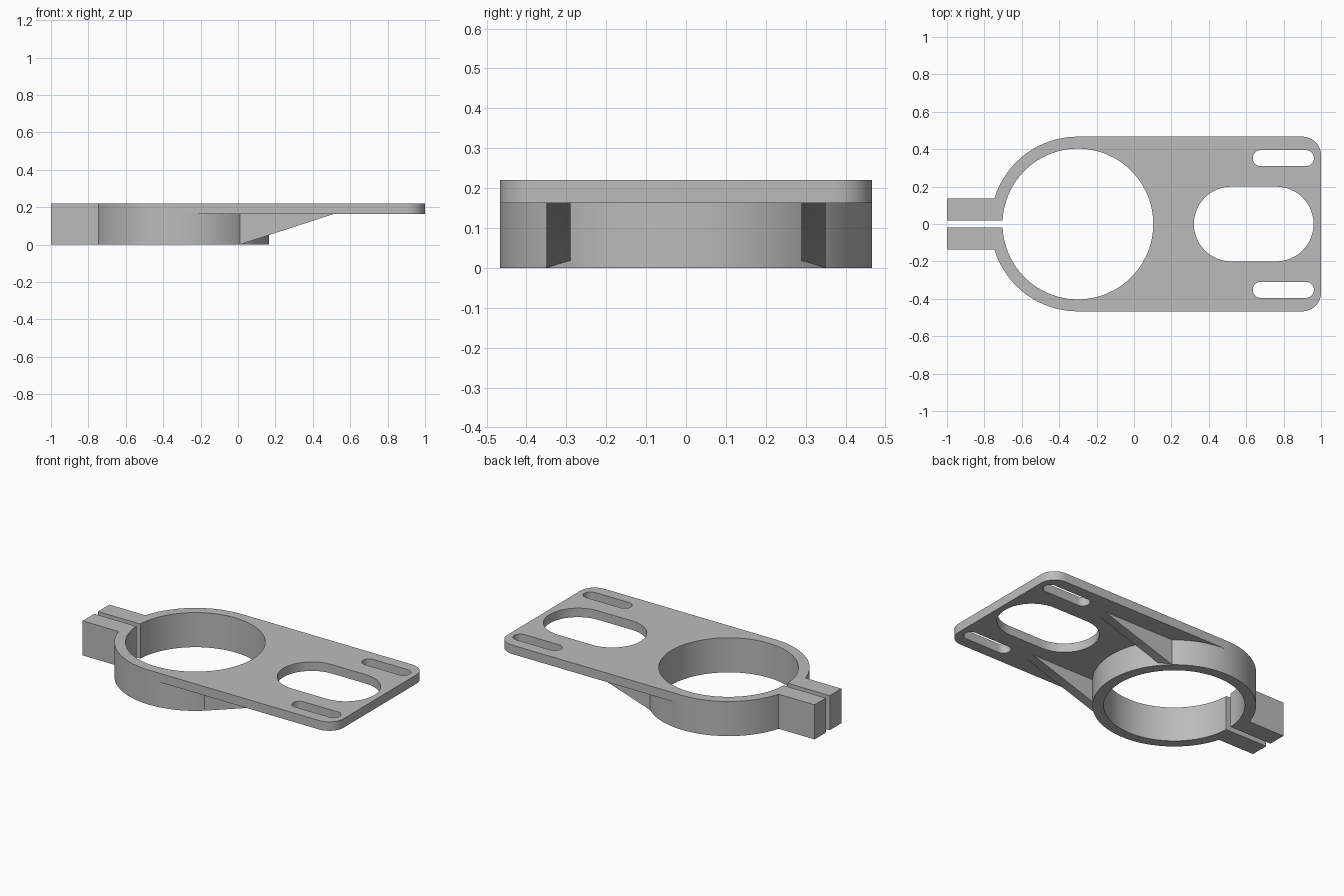
import bpy, bmesh
from math import pi, cos, sin, radians
from mathutils import Matrix

cube = bpy.data.objects.get("Cube")
if cube:
    bpy.data.objects.remove(cube, do_unlink=True)

TOP, PLATE_BOTTOM = 0.22, 0.163
RING_X, OUTER, BORE = -0.3, 0.467, 0.403
BOLT_X, BOLT_Z = -0.873, 0.112

grey = bpy.data.materials.new("mid_grey")
grey.use_nodes = True
colour = (0.5, 0.5, 0.5, 1)
grey.diffuse_color = colour
grey.node_tree.nodes["Principled BSDF"].inputs["Base Color"].default_value = colour


def arc(cx, cy, r, start, end, steps):
    """Points along an arc, angles in degrees."""
    angles = [radians(start + (end - start) * i / steps) for i in range(steps + 1)]
    return [(cx + r * cos(a), cy + r * sin(a)) for a in angles]


def circle(cx, cy, r, steps, start=0):
    return arc(cx, cy, r, start, start + 360, steps)[:-1]


def slot(x0, x1, cy, r):
    """Round-ended slot outline along x."""
    return arc(x1 - r, cy, r, -90, 90, 24) + arc(x0 + r, cy, r, 90, 270, 24)


def prism(name, outline, low, high, along_y=False):
    """Extrude an outline along z, or an x-z outline along y."""
    bm = bmesh.new()
    face = bm.faces.new([bm.verts.new((x, y, low)) for x, y in outline])
    extruded = bmesh.ops.extrude_face_region(bm, geom=[face])["geom"]
    moved = [v for v in extruded if isinstance(v, bmesh.types.BMVert)]
    bmesh.ops.translate(bm, verts=moved, vec=(0, 0, high - low))
    if along_y:
        # (x, z, depth) becomes (x, depth, z)
        bm.transform(Matrix(((1, 0, 0, 0), (0, 0, 1, 0), (0, 1, 0, 0), (0, 0, 0, 1))))
    bmesh.ops.recalc_face_normals(bm, faces=bm.faces)
    mesh = bpy.data.meshes.new(name)
    bm.to_mesh(mesh)
    bm.free()
    mesh.materials.append(grey)
    obj = bpy.data.objects.new(name, mesh)
    bpy.context.collection.objects.link(obj)
    return obj


def box(name, x0, x1, y0, y1, z0, z1):
    return prism(name, [(x0, y0), (x1, y0), (x1, y1), (x0, y1)], z0, z1)


def combine(target, tool, operation):
    """Apply a boolean and discard the tool."""
    mod = target.modifiers.new(operation.lower(), "BOOLEAN")
    mod.operation, mod.solver, mod.object = operation, "EXACT", tool
    bpy.context.view_layer.objects.active = target
    bpy.ops.object.modifier_apply(modifier=mod.name)
    bpy.data.objects.remove(tool, do_unlink=True)


# Mounting plate: half-round at the ring end, rounded corners at the other
corner = 0.1
outline = (arc(RING_X, 0, OUTER, 90, 270, 48)
           + arc(1 - corner, corner - OUTER, corner, -90, 0, 12)
           + arc(1 - corner, OUTER - corner, corner, 0, 90, 12))
bracket = prism("clamp_bracket", outline, PLATE_BOTTOM, TOP)

# Ring collar under the plate, clamp lug, and two tapered ribs
combine(bracket, prism("collar", circle(RING_X, 0, OUTER, 96), 0, PLATE_BOTTOM), "UNION")
combine(bracket, box("clamp_lug", -1, -0.65, -0.135, 0.135, 0, TOP), "UNION")
rib = [(0.01, 0), (0.51, PLATE_BOTTOM), (0.5, 0.18), (0.01, 0.18)]
for low in (-0.35, 0.29):
    combine(bracket, prism("rib", rib, low, low + 0.06, True), "UNION")

# Bore, clamp gap, plate slots, bolt hole and hexagonal nut pocket
cutters = [
    prism("bore", circle(RING_X, 0, BORE, 96), -0.1, 0.4),
    box("clamp_gap", -1.1, -0.5, -0.018, 0.02, -0.1, 0.4),
    prism("centre_slot", slot(0.32, 0.96, 0, 0.2), -0.1, 0.4),
    prism("left_slot", slot(0.635, 0.962, 0.352, 0.043), -0.1, 0.4),
    prism("right_slot", slot(0.635, 0.962, -0.352, 0.043), -0.1, 0.4),
    prism("bolt_hole", circle(BOLT_X, BOLT_Z, 0.046, 32), -0.3, 0.3, True),
    prism("nut_pocket", circle(BOLT_X, BOLT_Z, 0.086, 6, 30), -0.3, -0.097, True),
]
for cutter in cutters:
    combine(bracket, cutter, "DIFFERENCE")

# Smooth the curved walls, keep the edges crisp
bpy.ops.object.select_all(action="DESELECT")
bracket.select_set(True)
bpy.context.view_layer.objects.active = bracket
bpy.ops.object.shade_smooth_by_angle(angle=radians(30))
